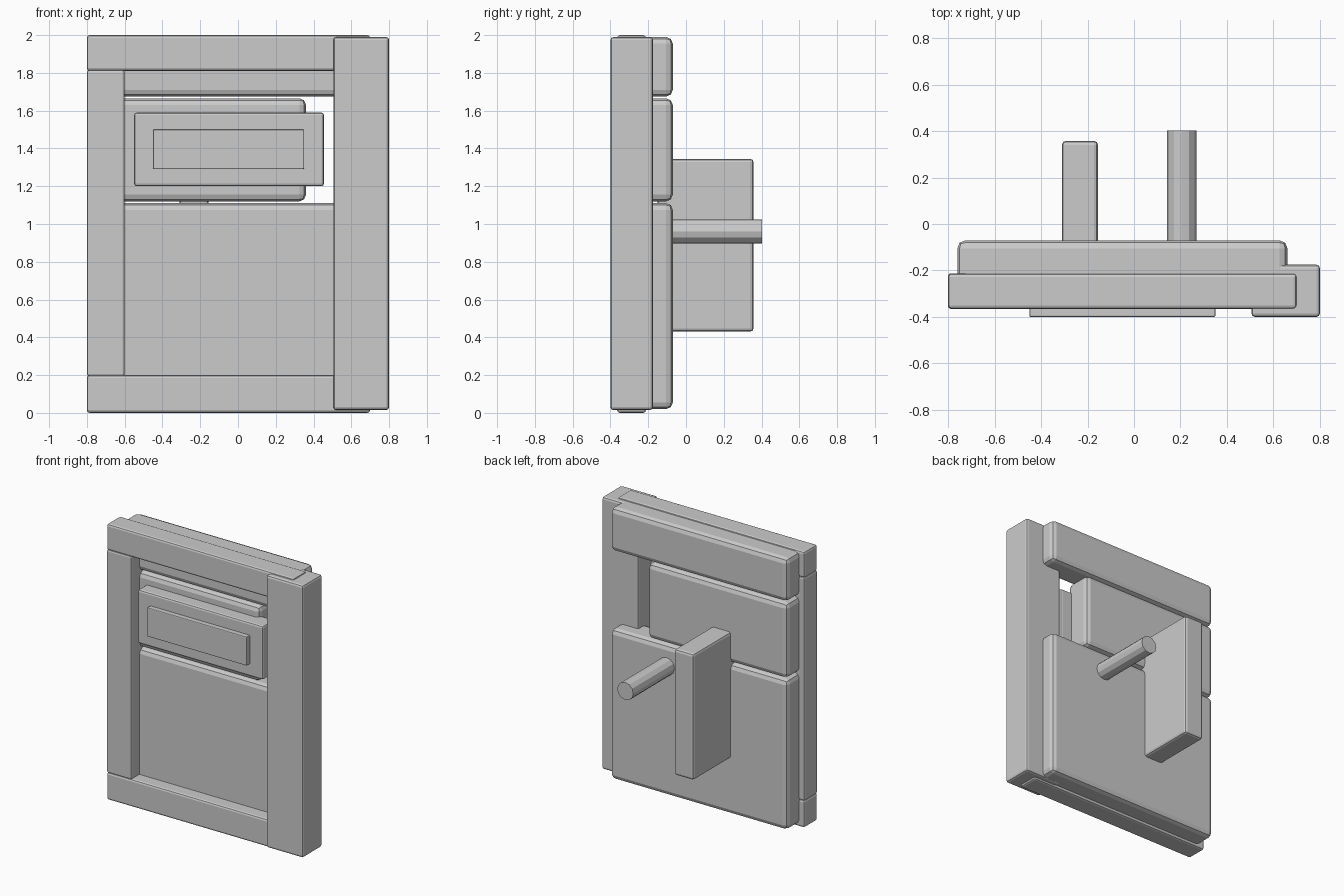
import bpy
import math

if "Cube" in bpy.data.objects:
    bpy.data.objects.remove(bpy.data.objects["Cube"])


def block(name, x, y, z, bevel=0.012, segments=2):
    """Bevelled box from (min, max) ranges."""
    bpy.ops.mesh.primitive_cube_add(size=1)
    ob = bpy.context.object
    ob.name = name
    for v in ob.data.vertices:
        v.co = [r[0] if c < 0 else r[1] for c, r in zip(v.co, (x, y, z))]
    mod = ob.modifiers.new("edge_bevel", 'BEVEL')
    mod.width = bevel
    mod.segments = segments
    return ob


# Front frame: two rails, a slim left stile and a heavy right stile
RAIL_Y = (-0.365, -0.212)
block("top_rail", (-0.80, 0.70), RAIL_Y, (1.81, 2.00), 0.015)
block("bottom_rail", (-0.80, 0.70), RAIL_Y, (0.00, 0.20), 0.015)
block("left_stile", (-0.80, -0.60), RAIL_Y, (0.195, 1.815))
block("right_stile", (0.505, 0.80), (-0.40, -0.175), (0.015, 1.99), 0.016)

# Three thick panels behind the frame
PANEL_Y = (-0.27, -0.07)
for name, x1, z in (("top_panel", 0.66, (1.675, 1.99)),
                    ("middle_panel", 0.36, (1.12, 1.665)),
                    ("bottom_panel", 0.66, (0.02, 1.11))):
    block(name, (-0.76, x1), PANEL_Y, z, 0.035)

# Plate with a thin raised label panel
block("front_plate", (-0.55, 0.455), (-0.365, -0.23), (1.20, 1.59), 0.014)
block("raised_label_panel", (-0.45, 0.35), (-0.40, -0.35), (1.29, 1.50), 0.006)

# Fittings on the back
block("back_fin", (-0.31, -0.155), (-0.15, 0.358), (0.43, 1.345), 0.018)
bpy.ops.mesh.primitive_cylinder_add(vertices=12, radius=0.064, depth=0.55,
                                    location=(0.205, 0.128, 0.96),
                                    rotation=(math.pi / 2, 0, 0))
bpy.context.object.name = "back_peg"
